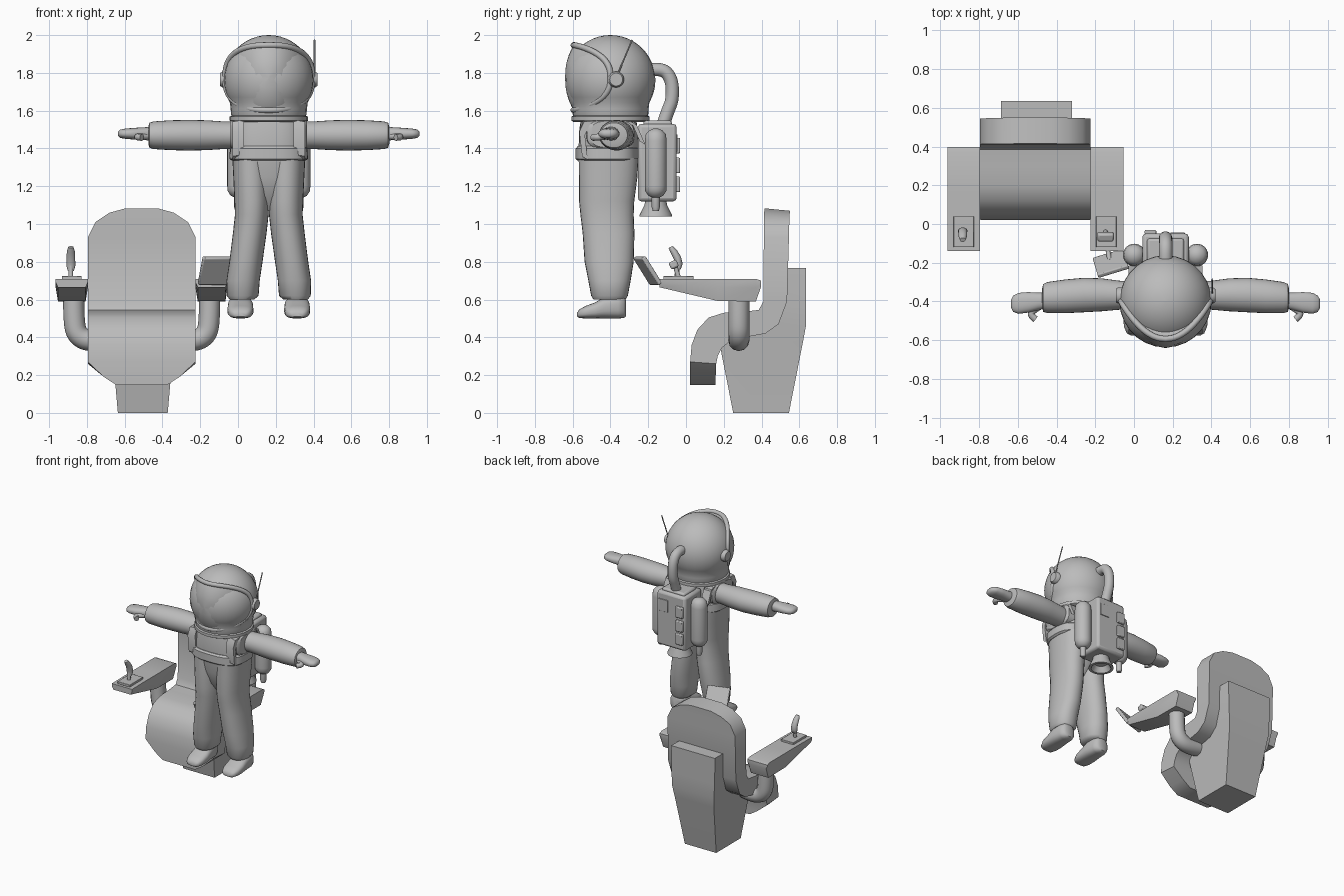
import bpy, bmesh, math
from mathutils import Vector, Euler

grey = bpy.data.materials.new("plain grey")
grey.diffuse_color = (0.5, 0.5, 0.5, 1)
CX = 0.163                      # centre of the figure
CHX = -0.51                     # centre of the chair
X, Y, Z = Vector((1, 0, 0)), Vector((0, 1, 0)), Vector((0, 0, 1))


def finish(ob, angle=35, bevel=0):
    ob.data.materials.clear()
    ob.data.materials.append(grey)
    if bevel:
        m = ob.modifiers.new("bevel", 'BEVEL')
        m.width, m.segments, m.limit_method = bevel, 2, 'ANGLE'
    bpy.ops.object.select_all(action='DESELECT')
    ob.select_set(True)
    bpy.context.view_layer.objects.active = ob
    bpy.ops.object.shade_smooth_by_angle(angle=math.radians(angle))
    return ob


def loft(name, rings, angle=35, bevel=0):
    bm = bmesh.new()
    vs = [[bm.verts.new(p) for p in r] for r in rings]
    n = len(vs[0])
    for a, b in zip(vs, vs[1:]):
        for i in range(n):
            bm.faces.new((a[i], a[(i + 1) % n], b[(i + 1) % n], b[i]))
    bm.faces.new(vs[0])
    bm.faces.new(vs[-1])
    bmesh.ops.recalc_face_normals(bm, faces=bm.faces)
    me = bpy.data.meshes.new(name)
    bm.to_mesh(me)
    bm.free()
    ob = bpy.data.objects.new(name, me)
    bpy.context.collection.objects.link(ob)
    return finish(ob, angle, bevel)


def spow(v, e):
    return math.copysign(abs(v) ** e, v)


def ring(c, u, v, ru, rv, p=2, n=28):
    c = Vector(c)
    return [c + u * ru * spow(math.cos(t), 2 / p) + v * rv * spow(math.sin(t), 2 / p)
            for t in (2 * math.pi * i / n for i in range(n))]


def tube(name, pts, r, cyclic=False):
    cu = bpy.data.curves.new(name, 'CURVE')
    cu.dimensions = '3D'
    cu.bevel_depth, cu.bevel_resolution, cu.use_fill_caps = r, 4, True
    s = cu.splines.new('POLY' if cyclic else 'NURBS')
    s.points.add(len(pts) - 1)
    for q, p in zip(s.points, pts):
        q.co = (*p, 1)
    s.use_cyclic_u = cyclic
    if not cyclic:
        s.order_u, s.use_endpoint_u, s.resolution_u = 3, True, 6
    ob = bpy.data.objects.new(name, cu)
    bpy.context.collection.objects.link(ob)
    bpy.ops.object.select_all(action='DESELECT')
    ob.select_set(True)
    bpy.context.view_layer.objects.active = ob
    bpy.ops.object.convert(target='MESH')
    return finish(bpy.context.view_layer.objects.active, 50)


def box(name, c, s, rot=(0, 0, 0), bevel=0.006):
    c, e = Vector(c), Euler(rot)
    rings = []
    for k in (-.5, .5):
        r = []
        for i, j in ((-.5, -.5), (.5, -.5), (.5, .5), (-.5, .5)):
            v = Vector((i * s[0], j * s[1], k * s[2]))
            v.rotate(e)
            r.append(c + v)
        rings.append(r)
    return loft(name, rings, 35, bevel)


def stack(name, cx, cy, prof, p=2, angle=35):   # profile of (z, rx, ry)
    return loft(name, [ring((cx, cy, z), X, Y, a, b, p) for z, a, b in prof], angle)


# ---------- helmet ----------
HC = Vector((CX, -0.40, 1.762))
prof = [(1.555, .19, .19), (1.58, .2, .2), (1.61, .202, .202)]
for i in range(17):
    a = math.radians(-30 + 119.5 * i / 16)
    r = .238 * math.cos(a)
    prof.append((HC.z + .238 * math.sin(a), r, r))
stack("helmet", CX, -0.40, prof, angle=60)
stack("neck_ring", CX, -0.40, [(1.54, .195, .195), (1.547, .207, .207), (1.568, .207, .207), (1.575, .195, .195)])


def visor_ring(s, yoff=None, n=64):
    out = []
    for i in range(n):
        t = 2 * math.pi * i / n
        x, z = .23 * spow(math.cos(t), .77), .172 * spow(math.sin(t), .77)
        y = -.595 + .195 * (abs(x) / .23) ** 2
        y = y + yoff if yoff else y + (-.64 - y) * (1 - s ** 2.3)
        out.append(Vector((CX + x * s, y, 1.775 + z * s)))
    return out


loft("visor", [visor_ring(.9, .07)] + [visor_ring(s) for s in (1, .93, .85, .7, .5, .3, .03)], 60)
tube("visor_rim", visor_ring(1), .016, True)
for s in (-1, 1):
    loft("ear_cap", [ring((CX + s * d, -.37, 1.765), Y, Z, r, r) for d, r in
                     ((.2, .042), (.245, .042), (.257, .034))])
tube("antenna", [(.405, -.37, 1.77), (.405, -.33, 1.87), (.405, -.285, 1.975)], .004)
tube("air_hose", [(CX, -.22, 1.81), (CX, -.13, 1.83), (CX, -.075, 1.77), (CX, -.07, 1.66),
                  (CX, -.10, 1.59), (CX, -.13, 1.5)], .035)

# ---------- body ----------
stack("torso", CX, -.41, [(1.33, .19, .155), (1.42, .193, .158), (1.5, .19, .155), (1.56, .18, .145)], 2.8)
stack("belt", CX, -.418, [(1.335, .195, .155), (1.345, .208, .166), (1.4, .206, .166), (1.412, .19, .155)], 2.8)
stack("hips", CX, -.41, [(1.07, .03, .06), (1.15, .12, .115), (1.25, .182, .145), (1.36, .194, .158)], 2.4)

for s in (-1, 1):
    def at(o, y, z):
        return Vector((CX + s * o, y, z))
    # leg: offset, y, z, rx, ry
    leg = [(.142, -.405, .60, .065, .085), (.138, -.405, .62, .084, .097), (.136, -.405, .70, .088, .112),
           (.121, -.407, .80, .088, .13), (.101, -.41, .95, .089, .137), (.09, -.418, 1.05, .089, .141),
           (.09, -.42, 1.12, .092, .146), (.092, -.412, 1.25, .096, .155), (.095, -.41, 1.35, .098, .158)]
    loft("leg", [ring(at(o, y, z), X, Y, a, b, 2.2) for o, y, z, a, b in leg], 50)
    # boot: y, bottom, top, half width
    boot = [(-.576, .51, .53, .03), (-.565, .502, .548, .05), (-.53, .5, .567, .065), (-.48, .5, .585, .069),
            (-.43, .5, .615, .067), (-.36, .5, .62, .062), (-.33, .502, .615, .05), (-.318, .51, .60, .03)]
    loft("boot", [ring(at(.15, y, (lo + hi) / 2), X, Z, w, (hi - lo) / 2, 2.7) for y, lo, hi, w in boot], 50)
    # arm: offset, y, ry, rz
    arm = [(.12, -.375, .07, .07), (.18, -.37, .074, .072), (.24, -.368, .075, .073), (.33, -.366, .085, .079),
           (.42, -.367, .089, .081), (.52, -.374, .087, .079), (.61, -.38, .08, .073), (.632, -.382, .072, .066),
           (.638, -.384, .05, .045)]
    loft("arm", [ring(at(o, y, 1.47), Y, Z, a, b) for o, y, a, b in arm], 50)
    loft("arm_hole", [ring(at(o, -.40, 1.475), Y, Z, a, b, 3) for o, a, b in
                      ((.12, .13, .08), (.19, .125, .078), (.203, .105, .07))])
    hand = [(.62, -.395, .04, .036), (.66, -.40, .045, .034), (.71, -.405, .053, .031), (.76, -.41, .054, .027),
            (.787, -.412, .042, .022), (.799, -.412, .02, .01)]
    loft("hand", [ring(at(o, y, 1.478), Y, Z, a, b, 2.3) for o, y, a, b in hand], 55)
    tube("thumb", [at(.64, -.42, 1.465), at(.685, -.445, 1.462), at(.7, -.47, 1.46), at(.672, -.492, 1.458)], .018)
    # harness strap over the shoulder
    path = [(-.55, 1.37), (-.565, 1.50), (-.54, 1.553), (-.42, 1.563), (-.29, 1.553), (-.245, 1.45)]
    loft("strap", [[at(.13, y, z), at(.192, y, z - .012), at(.192, y + .03, z - .03), at(.13, y + .03, z - .03)]
                   for y, z in path])
    # oxygen tank with its valve
    stack("tank", CX + s * .162, -.16, [(z, r, r) for z, r in (
        (1.14, .02), (1.15, .04), (1.175, .056), (1.2, .058), (1.44, .058), (1.475, .053), (1.495, .036), (1.505, .012))], angle=50)
    stack("tank_valve", CX + s * .162, -.16, [(1.07, .016, .016), (1.09, .022, .022), (1.15, .022, .022)])

# ---------- backpack ----------
box("backpack", (CX, -.152, 1.325), (.24, .205, .41), bevel=.018)
box("backpack_cap", (CX, -.15, 1.53), (.19, .15, .035), bevel=.012)
stack("nozzle", CX, -.16, [(1.13, .055, .055), (1.10, .06, .06), (1.05, .085, .085), (1.04, .087, .087),
                           (1.04, .068, .068), (1.08, .045, .045)])
for z in (1.415, 1.31, 1.21):
    box("pack_block", (.085, -.043, z), (.06, .024, .082))
box("pack_panel", (.225, -.048, 1.43), (.075, .008, .09), bevel=.002)

# ---------- chair ----------
# strip sections: front y z, back y z, half width
strip = [(.415, 1.083, .55, 1.07, .085), (.414, 1.06, .549, 1.05, .17), (.413, 1.01, .547, 1.01, .245),
         (.412, .93, .545, .93, .285), (.41, .59, .535, .59, .285), (.385, .545, .49, .47, .285),
         (.3, .535, .42, .42, .285), (.2, .53, .31, .40, .285), (.12, .505, .235, .38, .285),
         (.06, .44, .19, .345, .285), (.03, .36, .168, .30, .285), (.022, .27, .16, .26, .285),
         (.02, .19, .157, .19, .20), (.02, .148, .155, .148, .135)]
loft("seat", [[Vector((CHX - w, fy, fz)), Vector((CHX + w, fy, fz)), Vector((CHX + w, by, bz)),
               Vector((CHX - w, by, bz))] for fy, fz, by, bz, w in strip], 40)
# pedestal: z, front y, back y, half width
ped = [(0, .25, .545, .132), (.38, .175, .62, .165), (.46, .40, .635, .175), (.57, .50, .635, .182), (.768, .53, .635, .184)]
loft("pedestal", [[Vector((CHX + .006 - w, f, z)), Vector((CHX + .006 + w, f, z)), Vector((CHX + .006 + w, b, z)),
                   Vector((CHX + .006 - w, b, z))] for z, f, b, w in ped], 25)

for s in (-1, 1):
    ax = CHX + s * .37
    # armrest: y, bottom, top
    rest = [(-.14, .665, .708), (.0, .632, .71), (.17, .592, .71), (.37, .59, .71), (.398, .67, .70)]
    loft("armrest", [[Vector((ax - .073, y, lo)), Vector((ax + .073, y, lo)), Vector((ax + .085, y, lo + (hi - lo) * .6)),
                      Vector((ax + .085, y, hi)), Vector((ax - .085, y, hi)),
                      Vector((ax - .085, y, lo + (hi - lo) * .6))] for y, lo, hi in rest], 30)
    tube("armrest_support", [(CHX + s * o, .28, z) for o, z in
                             ((.36, .62), (.36, .5), (.345, .41), (.27, .375), (.18, .39))], .056)
    box("control_plate", (ax + (0 if s < 0 else -.003), -.04, .716), (.105, .16, .018), bevel=.003)

# ---------- controls ----------
jx = -.885
tube("joystick_stem", [(jx, -.05, .72), (jx, -.045, .75), (jx, -.045, .78)], .012)
grip = [(-.04, .755, .017), (-.036, .78, .024), (-.045, .82, .023), (-.065, .855, .021), (-.082, .878, .014)]
loft("joystick_grip", [ring((jx, y, z), X, Vector((0, .9, .44)), r, r * .85) for y, z, r in grip], 50)
tube("throttle_stem", [(-.147, -.04, .72), (-.147, -.05, .75), (-.147, -.06, .79)], .012)
box("throttle_grip", (-.147, -.065, .785), (.085, .045, .04), (math.radians(25), 0, 0), .01)
tilt = (math.radians(-57), 0, math.radians(17))
box("screen", (-.12, -.203, .753), (.165, .17, .024), tilt)
tube("screen_arm", [(-.14, -.10, .685), (-.135, -.14, .685), (-.125, -.19, .735)], .012)
